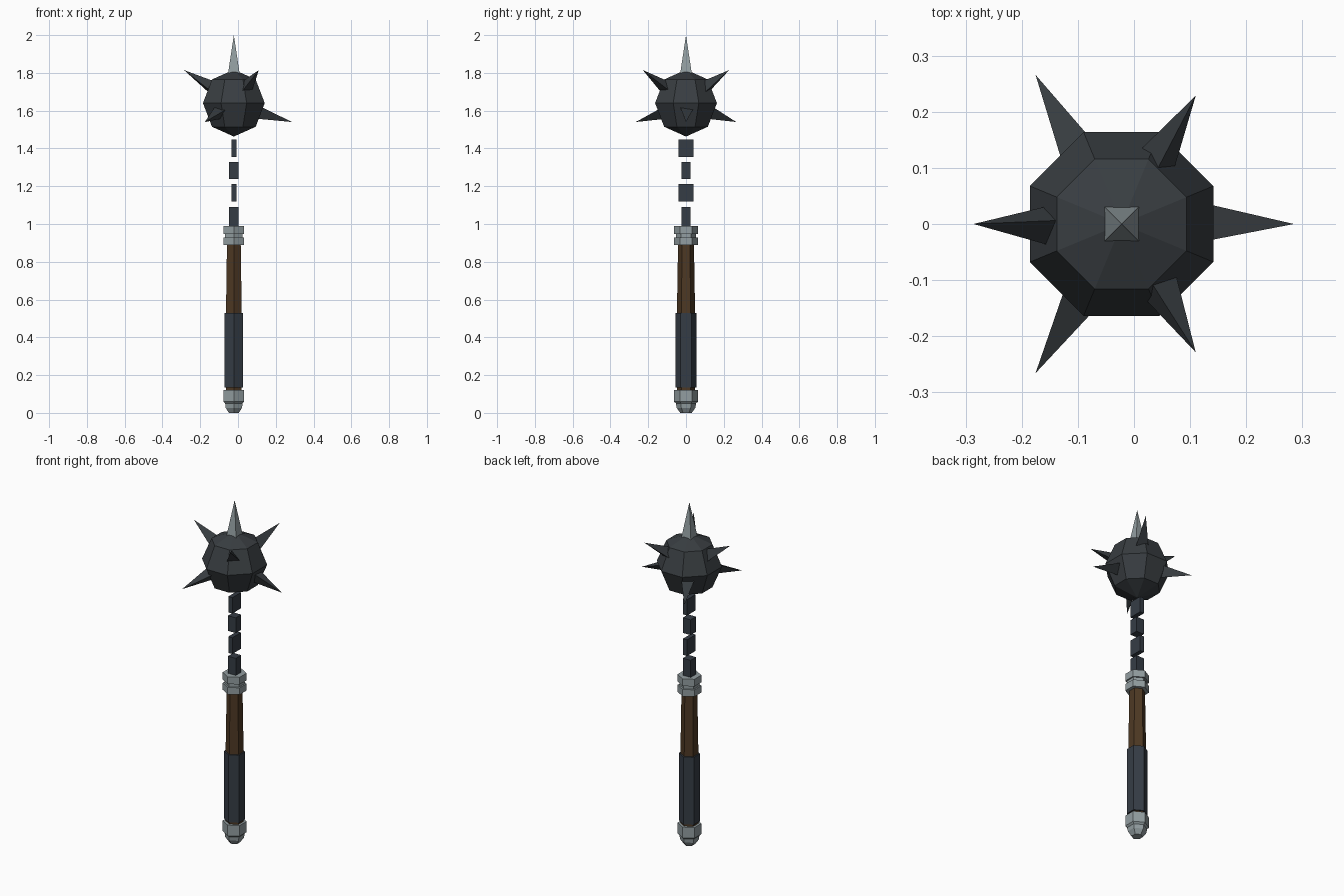
import bpy, bmesh, math
from mathutils import Vector, Matrix

if "Cube" in bpy.data.objects:
    bpy.data.objects.remove(bpy.data.objects["Cube"])

AX = -0.022                      # x of the weapon's long axis
BALL = Vector((AX, 0, 1.64))     # centre of the spiked head


def material(name, rgb):
    m = bpy.data.materials.new(name)
    m.diffuse_color = (*rgb, 1)
    m.use_nodes = True
    m.node_tree.nodes["Principled BSDF"].inputs["Base Color"].default_value = m.diffuse_color
    return m


iron = material("dark_iron", (0.040, 0.047, 0.053))
blue = material("blue_grey_iron", (0.036, 0.046, 0.060))
steel = material("light_steel", (0.29, 0.34, 0.355))
wood = material("brown_wood", (0.075, 0.040, 0.017))


def finish(name, bm, mat):
    bmesh.ops.recalc_face_normals(bm, faces=bm.faces)
    me = bpy.data.meshes.new(name)
    bm.to_mesh(me)
    bm.free()
    me.materials.append(mat)
    ob = bpy.data.objects.new(name, me)
    bpy.context.collection.objects.link(ob)
    return ob


def hex_turned(name, profile, mat):
    """Six-sided solid from (radius, z) rings, corners on +y and -y."""
    bm = bmesh.new()
    rings = []
    for r, z in profile:
        rings.append([bm.verts.new((AX + r * math.sin(k * math.pi / 3),
                                    r * math.cos(k * math.pi / 3), z)) for k in range(6)])
    for a, b in zip(rings, rings[1:]):
        for k in range(6):
            n = (k + 1) % 6
            bm.faces.new((a[k], a[n], b[n], b[k]))
    bm.faces.new(rings[0])
    bm.faces.new(rings[-1])
    return finish(name, bm, mat)


def box(name, sx, sy, z0, z1, mat):
    bm = bmesh.new()
    bmesh.ops.create_cube(bm, size=1)
    bmesh.ops.scale(bm, vec=(sx, sy, z1 - z0), verts=bm.verts)
    bmesh.ops.translate(bm, vec=(AX, 0, (z0 + z1) / 2), verts=bm.verts)
    return finish(name, bm, mat)


def spike(name, tip, start, radius, sides, mat, twist=0):
    """Pyramid along the line from the ball centre to tip; start = base distance."""
    axis = (tip - BALL).normalized()
    length = (tip - BALL).length - start
    bm = bmesh.new()
    bmesh.ops.create_cone(bm, cap_ends=True, segments=sides, radius1=radius,
                          radius2=0, depth=length)
    bmesh.ops.remove_doubles(bm, verts=bm.verts, dist=1e-5)
    up = Vector((0, 0, 1)) if abs(axis.z) < 0.9 else Vector((0, 1, 0))
    side = up.cross(axis).normalized()
    up = axis.cross(side)
    frame = Matrix((side, up, axis)).transposed().to_4x4()
    place = Matrix.Translation(BALL + axis * (start + length / 2))
    bm.transform(place @ frame @ Matrix.Rotation(math.radians(twist), 4, 'Z'))
    return finish(name, bm, mat)


# Handle: pommel, wooden shaft, wrapped grip, double collar
hex_turned("pommel", [(0.030, 0), (0.050, 0.027), (0.053, 0.05), (0.0635, 0.06),
                      (0.0635, 0.122)], steel)
hex_turned("shaft", [(0.048, 0.10), (0.048, 0.53), (0.042, 0.90)], wood)
hex_turned("grip", [(0.056, 0.135), (0.056, 0.53)], blue)
hex_turned("lower_collar", [(0.0635, 0.888), (0.0635, 0.928)], steel)
hex_turned("collar_neck", [(0.054, 0.92), (0.054, 0.955)], steel)
hex_turned("upper_collar", [(0.0635, 0.948), (0.0635, 0.99)], steel)

# Chain: square and flat links in turn
for i, (z0, z1) in enumerate([(0.985, 1.09), (1.118, 1.213), (1.238, 1.327), (1.355, 1.448)]):
    sx, sy = ((0.05, 0.05), (0.026, 0.08))[i % 2]
    box(f"chain_link_{i + 1}", sx, sy, z0, z1, blue)

# Head: faceted ball with flat sides on the axes
bm = bmesh.new()
bmesh.ops.create_uvsphere(bm, u_segments=8, v_segments=4, radius=0.177)
bm.transform(Matrix.Translation(BALL) @ Matrix.Rotation(math.pi / 8, 4, 'Z'))
finish("ball", bm, iron)

# Spikes: light four-sided one on top, six dark three-sided ones, low and high in turn
spike("top_spike", Vector((AX, 0, 2.0)), 0.145, 0.046, 4, steel, twist=45)
for i in range(6):
    a = i * math.pi / 3
    low = i % 2 == 0
    r, dz = (0.307, -0.10) if low else (0.264, 0.175)
    twist = 180 - 10 if low else 10
    tip = BALL + Vector((r * math.cos(a), r * math.sin(a), dz))
    spike(f"side_spike_{i + 1}", tip, 0.13, 0.044, 3, iron, twist)

# Keep corner of the top spike square to the axes
for v in bpy.data.objects["top_spike"].data.vertices:
    if v.co.z < 1.9:
        v.co.x = AX + math.copysign(0.0325, v.co.x - AX)
        v.co.y = math.copysign(0.0325, v.co.y)
